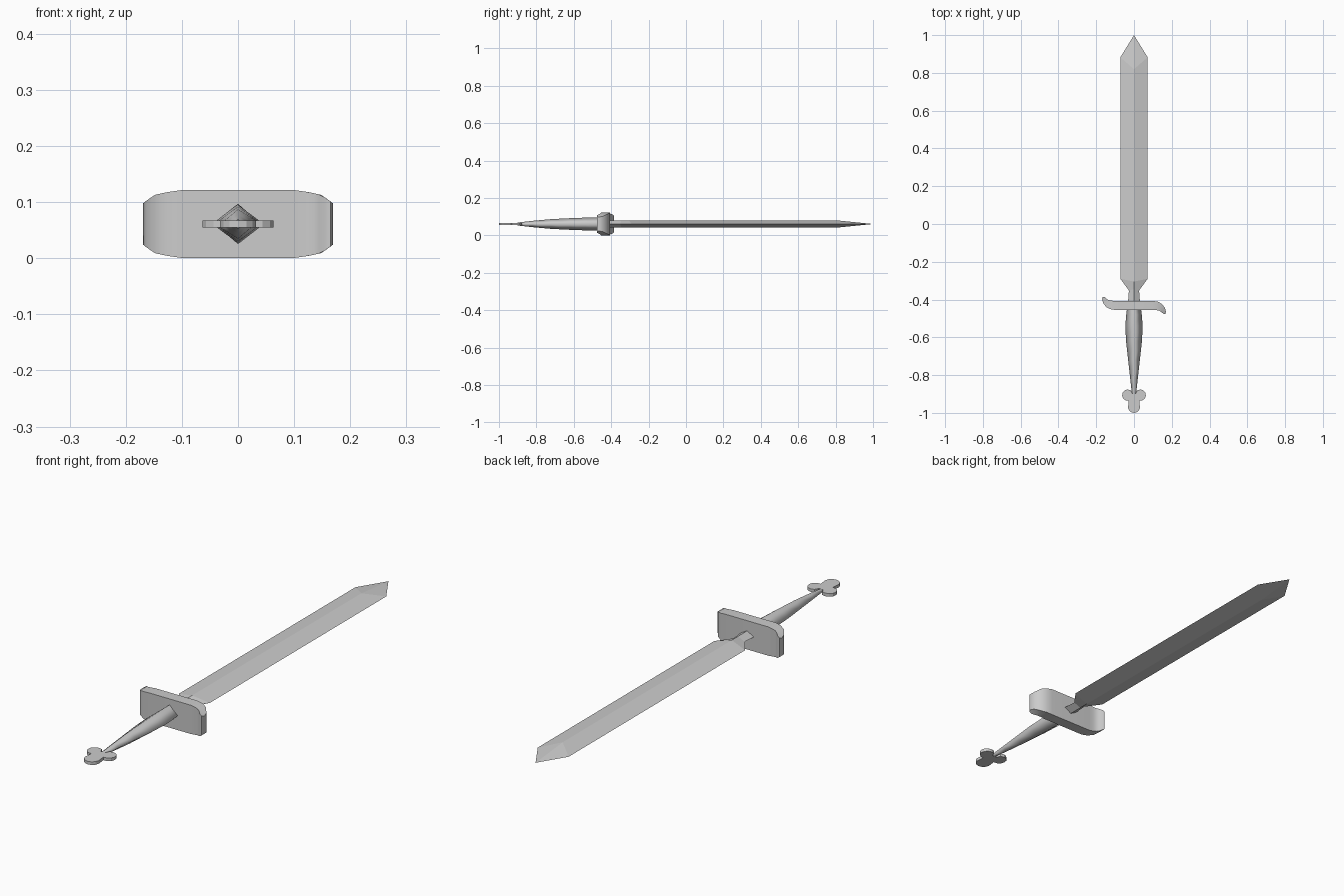
import bpy, bmesh, math
from mathutils import Vector

if "Cube" in bpy.data.objects:
    bpy.data.objects.remove(bpy.data.objects["Cube"])

ZC = 0.061


def finish(name, bm):
    bmesh.ops.remove_doubles(bm, verts=bm.verts, dist=1e-5)
    bmesh.ops.recalc_face_normals(bm, faces=bm.faces)
    me = bpy.data.meshes.new(name)
    bm.to_mesh(me)
    bm.free()
    ob = bpy.data.objects.new(name, me)
    bpy.context.collection.objects.link(ob)
    return ob


def diamond_loft(name, stations, smooth=False, pointed=False):
    """Diamond rings; station = (edge y, half width, ridge y, half thickness)."""
    bm = bmesh.new()
    rings = [[bm.verts.new(p) for p in ((w, ye, ZC), (0, yr, ZC + t), (-w, ye, ZC), (0, yr, ZC - t))]
             for ye, w, yr, t in stations]
    for a, b in zip(rings, rings[1:]):
        for i in range(4):
            j = (i + 1) % 4
            bm.faces.new((a[i], a[j], b[j], b[i])).smooth = smooth
    caps = [rings[0]] + ([] if pointed else [rings[-1]])
    for ring in caps:
        for e in bm.faces.new(ring).edges:
            e.smooth = False
    if pointed:
        tip = bm.verts.new((0, 1, ZC))
        for i in range(4):
            bm.faces.new((rings[-1][i], rings[-1][(i + 1) % 4], tip))
    return finish(name, bm)


def plate(name, outline, half_height):
    """Extrude an xy outline in z, with a height that may vary along x."""
    bm = bmesh.new()
    top = [bm.verts.new((x, y, ZC + half_height(x))) for x, y in outline]
    low = [bm.verts.new((x, y, ZC - half_height(x))) for x, y in outline]
    n = len(outline)
    for i in range(n):
        j = (i + 1) % n
        bm.faces.new((top[i], top[j], low[j], low[i]))
    return bm, top, low


# Blade with narrowed neck and pointed tip
diamond_loft("blade", [
    (-0.43, 0.033, -0.43, 0.018),
    (-0.352, 0.027, -0.345, 0.018),
    (-0.29, 0.072, -0.305, 0.018),
    (0.883, 0.072, 0.82, 0.018)], pointed=True)

# Swelling grip
grip = [(-0.43, 0.035, 0.035), (-0.48, 0.041, 0.036), (-0.54, 0.046, 0.034), (-0.62, 0.042, 0.031),
        (-0.72, 0.031, 0.026), (-0.82, 0.020, 0.017), (-0.90, 0.011, 0.008)]
diamond_loft("grip", [(y, w, y, t) for y, w, t in grip], smooth=True)

# S-shaped guard: matching upper / lower curves, half-turned for the other end
GY = -0.431
upper = [(0.10, 0.024), (0.125, 0.020), (0.148, 0.008), (0.164, -0.014), (0.169, -0.034), (0.165, -0.046)]
lower = [(0.10, -0.024), (0.12, -0.025), (0.134, -0.028), (0.144, -0.034), (0.155, -0.044), (0.165, -0.046)]
heights = [(0, 0.061), (0.10, 0.0605), (0.125, 0.057), (0.148, 0.052), (0.164, 0.041), (0.169, 0.037)]


def guard_height(x):
    x = abs(x)
    for (x0, h0), (x1, h1) in zip(heights, heights[1:]):
        if x <= x1:
            return h0 + (h1 - h0) * (x - x0) / (x1 - x0)
    return heights[-1][1]


right = upper + lower[-2::-1]
outline = [(x, y + GY) for x, y in right + [(-x, -y) for x, y in right]]
bm, top, low = plate("guard", outline, guard_height)
n = len(right)
u, l = len(upper), len(lower)
for vs in (top, low):
    for s in (0, n):
        up = vs[s:s + u]
        dn = (vs[s + u - 1:s + n])[::-1]
        for i in range(u - 1):
            quad = [up[i], up[i + 1], dn[i + 1], dn[i]]
            bm.faces.new(quad if i < u - 2 else quad[:2] + quad[3:])
    bm.faces.new((vs[0], vs[n - 1], vs[n], vs[2 * n - 1]))
guard = finish("guard", bm)
bpy.context.view_layer.objects.active = guard
guard.select_set(True)
bpy.ops.object.shade_smooth_by_angle(angle=math.radians(35))


# Trefoil pommel: side lobe and end lobe arcs, mirrored
def arc(cx, cy, r, a0, a1, n):
    return [(cx + r * math.cos(math.radians(a0 + (a1 - a0) * i / n)),
             cy + r * math.sin(math.radians(a0 + (a1 - a0) * i / n))) for i in range(n + 1)]


half = [(0.010, -0.897)] + arc(0.033, -0.906, 0.030, 120, -100, 7) + arc(0, -0.968, 0.032, 20, -90, 4)
trefoil = half + [(-x, y) for x, y in half[-2::-1]]
bm, top, low = plate("pommel", trefoil, lambda x: 0.0065)
bm.faces.new(top)
bm.faces.new(low)
finish("pommel", bm)
